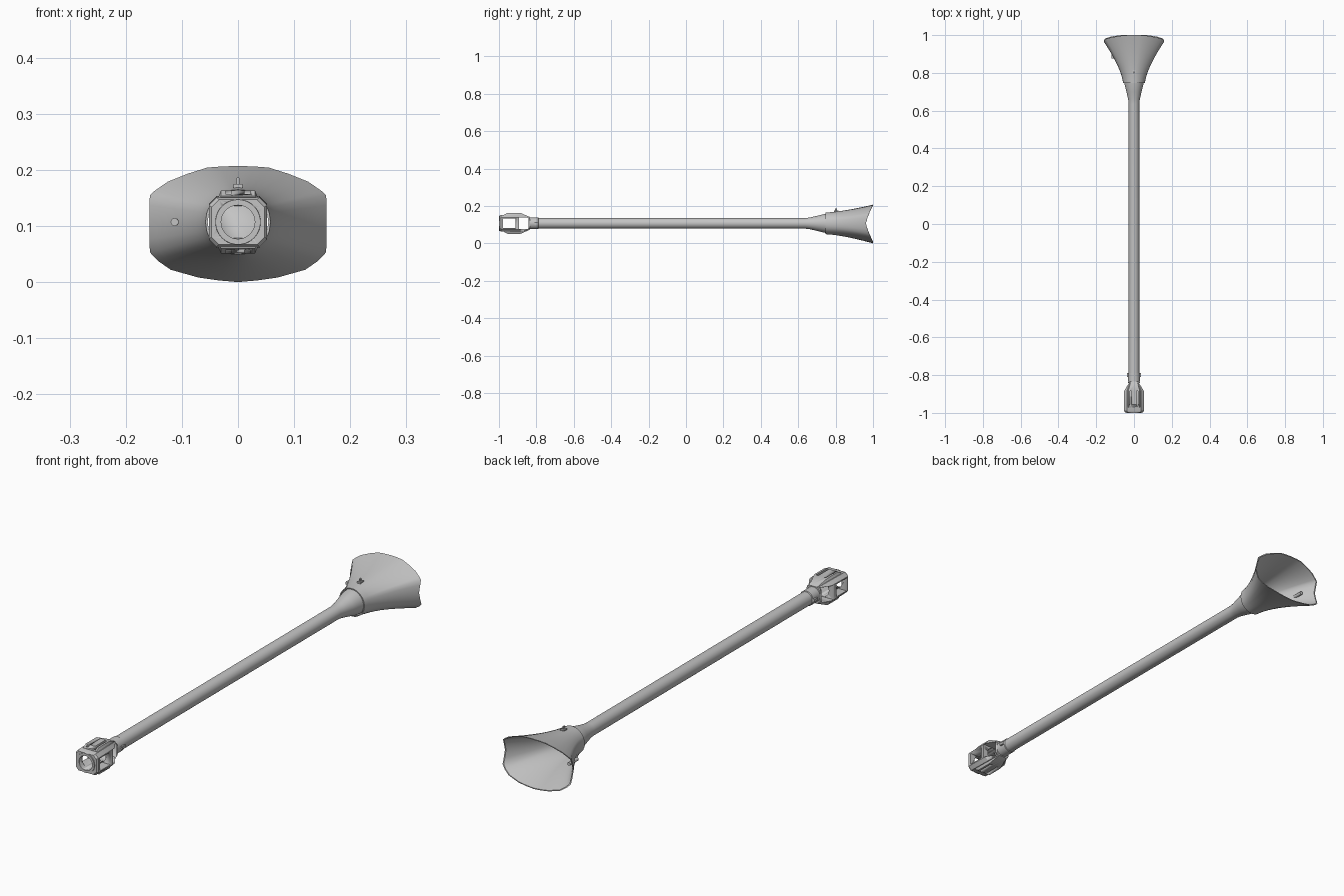
import bpy, bmesh, math
from mathutils import Vector

if "Cube" in bpy.data.objects:
    bpy.data.objects.remove(bpy.data.objects["Cube"])

CZ = 0.107  # height of the barrel axis
grey = bpy.data.materials.new("metal_grey")
grey.diffuse_color = (0.55, 0.55, 0.55, 1)
grey.use_nodes = True
grey.node_tree.nodes["Principled BSDF"].inputs["Base Color"].default_value = grey.diffuse_color


def loft(name, rings, caps=True, closed=False, angle=30):
    """Skin a list of point rings, each with the same point count."""
    bm = bmesh.new()
    vs = [[bm.verts.new(p) for p in r] for r in rings]
    n = len(vs[0])
    pairs = list(zip(vs, vs[1:])) + ([(vs[-1], vs[0])] if closed else [])
    for a, b in pairs:
        for i in range(n):
            j = (i + 1) % n
            bm.faces.new((a[i], a[j], b[j], b[i]))
    if caps and not closed:
        bm.faces.new(vs[0])
        bm.faces.new(vs[-1])
    bmesh.ops.recalc_face_normals(bm, faces=bm.faces)
    me = bpy.data.meshes.new(name)
    bm.to_mesh(me)
    bm.free()
    ob = bpy.data.objects.new(name, me)
    bpy.context.collection.objects.link(ob)
    me.materials.append(grey)
    bpy.context.view_layer.objects.active = ob
    for o in bpy.context.selected_objects:
        o.select_set(False)
    ob.select_set(True)
    bpy.ops.object.shade_smooth_by_angle(angle=math.radians(angle))
    return ob


def circle(y, r, n=40, x=0, z=CZ):
    return [Vector((x + r * math.cos(math.tau * i / n), y,
                    z + r * math.sin(math.tau * i / n))) for i in range(n)]


def lathe(name, profile, n=40, x=0, z=CZ, closed=False):
    return loft(name, [circle(y, r, n, x, z) for y, r in profile], closed=closed)


def octagon(y, w, h, c, x=0, z=CZ):
    """Rectangle of half sizes w, h with corners cut by c."""
    pts = [(w, -h + c), (w, h - c), (w - c, h), (-w + c, h),
           (-w, h - c), (-w, -h + c), (-w + c, -h), (w - c, -h)]
    return [Vector((x + a, y, z + b)) for a, b in pts]


def block(name, y0, y1, w, h, x=0, z=CZ, c=0.006):
    return loft(name, [octagon(y0, w, h, c, x, z), octagon(y1, w, h, c, x, z)])


def cut(target, cutters):
    for c in cutters:
        c.hide_render = True
        c.hide_set(True)
        m = target.modifiers.new("cut", 'BOOLEAN')
        m.operation = 'DIFFERENCE'
        m.solver = 'EXACT'
        m.object = c


# barrel with a blind bore and widening rear chamber
lathe("barrel", [(-0.70, 0.018), (-0.84, 0.018), (-0.84, 0.028), (0.635, 0.028),
                 (0.66, 0.031), (0.70, 0.040), (0.74, 0.050), (0.765, 0.052)])

# collar behind the muzzle brake, with small lugs
lathe("muzzle_collar", [(-0.835, 0.026), (-0.835, 0.031), (-0.79, 0.031), (-0.787, 0.026)])
for s in (-1, 1):
    block("collar_lug", -0.81, -0.79, 0.005, 0.006, x=s * 0.032, c=0.001)

# muzzle brake body
brake = loft("muzzle_brake", [octagon(-0.997, 0.047, 0.040, 0.013),
                              octagon(-0.990, 0.052, 0.044, 0.014),
                              octagon(-0.885, 0.052, 0.046, 0.014),
                              octagon(-0.835, 0.030, 0.033, 0.010)])
bore = lathe("bore_cutter", [(-1.02, 0.030), (-0.845, 0.030)])
front_window = block("front_window_cutter", -0.978, -0.912, 0.08, 0.026)
rear_window = block("rear_window_cutter", -0.894, -0.842, 0.08, 0.031)
cut(brake, [bore, front_window, rear_window])
lathe("muzzle_ring", [(-0.985, 0.030), (-1.0, 0.030), (-1.0, 0.040), (-0.985, 0.042)],
      closed=True)

# ribbed humps above and below the brake
for s, side in ((1, "top"), (-1, "bottom")):
    def strip(y, w, lo, hi):
        return [Vector((a, y, CZ + s * b)) for a, b in
                ((-w, lo), (w, lo), (w * 0.8, hi), (-w * 0.8, hi))]
    hump = loft(side + "_hump", [strip(-0.972, 0.038, 0.038, 0.046),
                                 strip(-0.955, 0.038, 0.038, 0.056),
                                 strip(-0.885, 0.038, 0.038, 0.056),
                                 strip(-0.835, 0.022, 0.027, 0.034)])
    slots = [block(side + "_slot_cutter", -0.966, -0.885, 0.005, 0.012,
                   x=d * 0.017, z=CZ + s * 0.055, c=0.001) for d in (-1, 1)]
    cut(hump, slots)

# flared rear funnel: half outline of the rim, mirrored
half = [(0, 0.1), (0.03, 0.099), (0.055, 0.097), (0.09, 0.086), (0.125, 0.072),
        (0.148, 0.056), (0.157, 0.048), (0.158, 0.03), (0.158, 0.0), (0.158, -0.03),
        (0.157, -0.054), (0.143, -0.069), (0.12, -0.085), (0.07, -0.099),
        (0.035, -0.104), (0, -0.107)]
rim = half + [(-x, z) for x, z in reversed(half[1:-1])]


def funnel_ring(s, wall):
    ring, f = [], s ** 1.45
    for x, z in rim:
        a = math.atan2(z / 0.104, x / 0.158)
        r = 0.058 - wall
        k = 1 - wall / 0.12
        depth = 1 - 0.038 * (1 - min(1, abs(z) / 0.1) ** 1.3)
        ring.append(Vector((r * math.cos(a) * (1 - f) + x * k * f,
                            0.747 + s * (depth - 0.747),
                            CZ + r * math.sin(a) * (1 - f) + z * k * f)))
    return ring


steps = [i / 10 for i in range(11)]
loft("funnel", [funnel_ring(s, 0) for s in steps] +
     [funnel_ring(s, 0.004) for s in reversed(steps)], closed=True, angle=40)

# sight post on top of the funnel and pin on its left side
block("sight_base", 0.792, 0.815, 0.008, 0.005, z=CZ + 0.063, c=0.001)
block("sight_post", 0.797, 0.808, 0.0025, 0.011, z=CZ + 0.068, c=0.001)
lathe("side_pin", [(0.875, 0.004), (0.875, 0.007), (0.93, 0.007)], n=16, x=-0.113)
